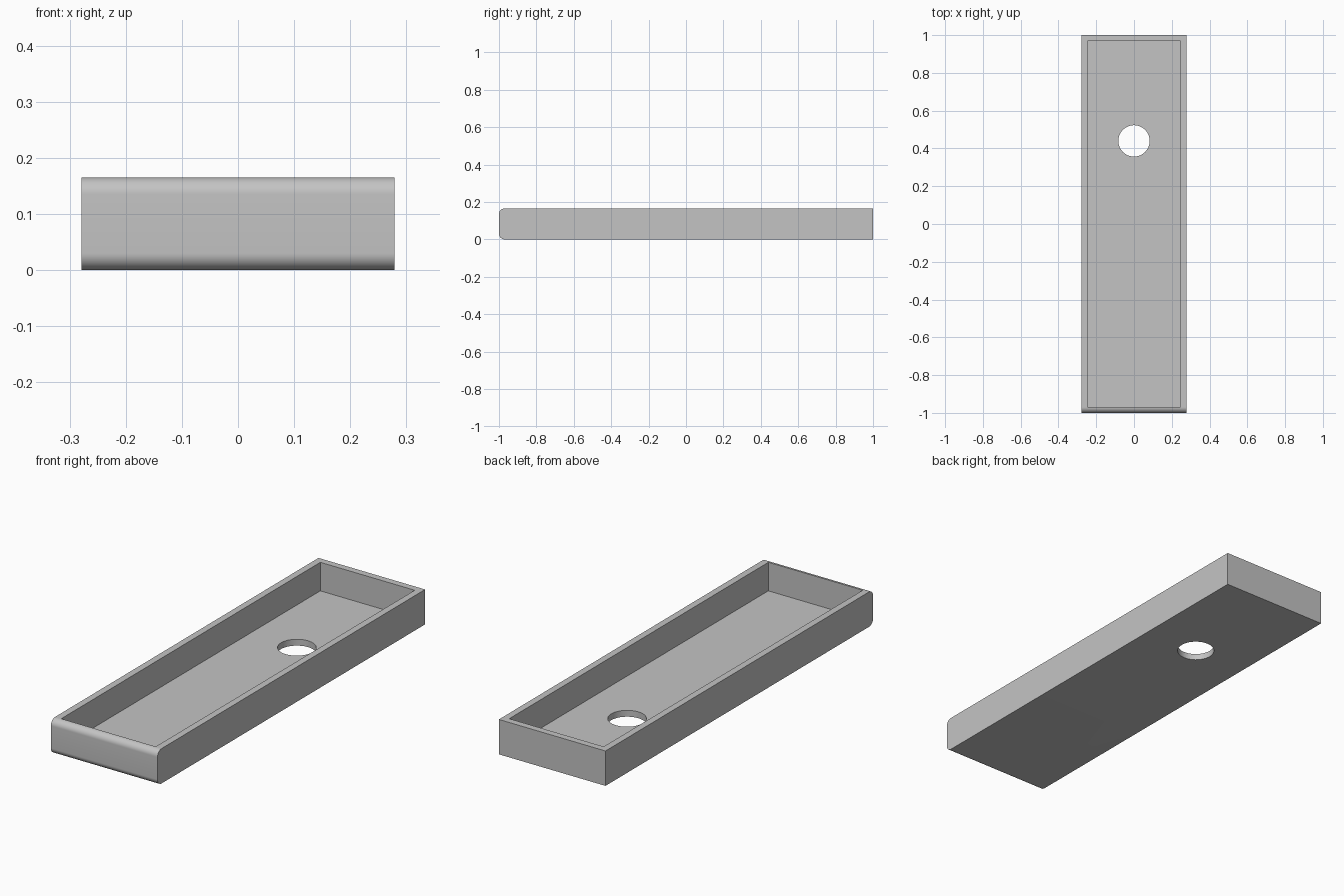
import bpy
import bmesh
from math import cos, sin, pi

if "Cube" in bpy.data.objects:
    bpy.data.objects.remove(bpy.data.objects["Cube"])

HALF_W, HALF_L, HEIGHT = 0.279, 1.0, 0.165
WALL, FLOOR, FILLET = 0.032, 0.03, 0.03
HOLE_Y, HOLE_R = 0.44, 0.083

grey = bpy.data.materials.new("light grey")
grey.use_nodes = True
colour = (0.55, 0.55, 0.55, 1)
grey.diffuse_color = colour
grey.node_tree.nodes["Principled BSDF"].inputs["Base Color"].default_value = colour


def extruded(name, outline, offset):
    """Solid made by sweeping a closed outline along an offset."""
    bm = bmesh.new()
    face = bm.faces.new([bm.verts.new(p) for p in outline])
    swept = bmesh.ops.extrude_face_region(bm, geom=[face], use_keep_orig=True)
    moved = [g for g in swept["geom"] if isinstance(g, bmesh.types.BMVert)]
    bmesh.ops.translate(bm, verts=moved, vec=offset)
    bmesh.ops.recalc_face_normals(bm, faces=bm.faces)
    mesh = bpy.data.meshes.new(name)
    bm.to_mesh(mesh)
    bm.free()
    mesh.materials.append(grey)
    obj = bpy.data.objects.new(name, mesh)
    bpy.context.collection.objects.link(obj)
    return obj


def arc(cy, cz, start, steps=12):
    """Quarter round in the side profile."""
    angles = [start + pi / 2 * i / steps for i in range(steps + 1)]
    return [(-HALF_W, cy + FILLET * cos(a), cz + FILLET * sin(a)) for a in angles]


# Tray body: side profile with rounded front edges, swept across the width
front = -HALF_L + FILLET
profile = [(-HALF_W, HALF_L, 0), (-HALF_W, HALF_L, HEIGHT)]
profile += arc(front, HEIGHT - FILLET, pi / 2) + arc(front, FILLET, pi)
tray = extruded("tray", profile, (2 * HALF_W, 0, 0))

# Cutters: open cavity and round floor hole
ix, iy = HALF_W - WALL, HALF_L - WALL
corners = [(-ix, -iy, FLOOR), (ix, -iy, FLOOR), (ix, iy, FLOOR), (-ix, iy, FLOOR)]
cavity = extruded("cavity_cutter", corners, (0, 0, HEIGHT))
turns = [2 * pi * i / 64 for i in range(64)]
circle = [(HOLE_R * cos(a), HOLE_Y + HOLE_R * sin(a), -FLOOR) for a in turns]
hole = extruded("hole_cutter", circle, (0, 0, 3 * FLOOR))

bpy.ops.object.select_all(action='DESELECT')
bpy.context.view_layer.objects.active = tray
tray.select_set(True)
for cutter in (cavity, hole):
    cutter.hide_render = True
    cut = tray.modifiers.new(cutter.name, 'BOOLEAN')
    cut.operation = 'DIFFERENCE'
    cut.solver = 'EXACT'
    cut.object = cutter
    bpy.ops.object.modifier_apply(modifier=cut.name)
    bpy.data.objects.remove(cutter)

# Smooth rounds, sharp corners
bpy.ops.object.shade_smooth_by_angle(angle=pi / 6)
